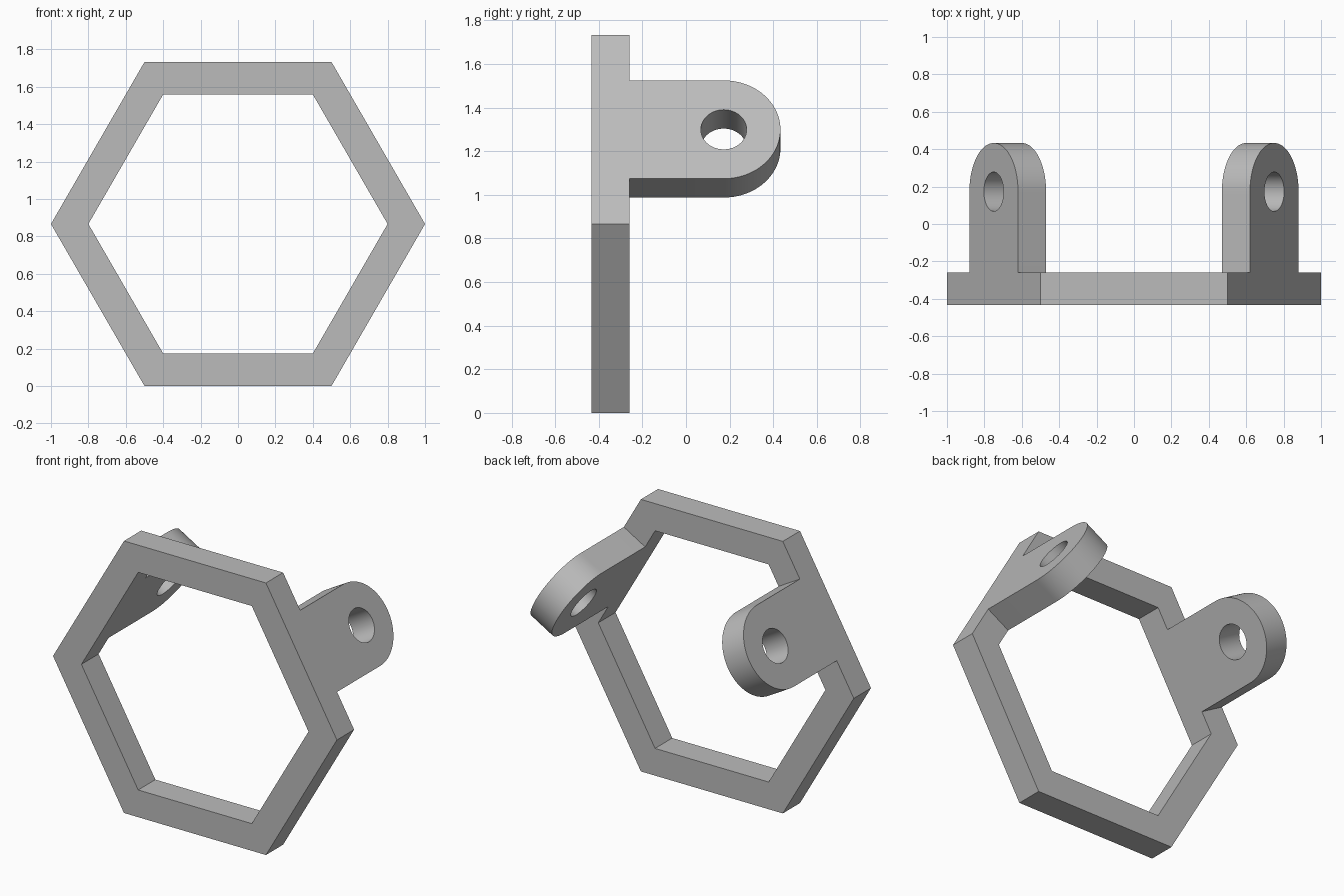
import bpy, bmesh
from math import sin, cos, pi, radians, sqrt

if "Cube" in bpy.data.objects:
    bpy.data.objects.remove(bpy.data.objects["Cube"])

OUTER, INNER = 1.0, 0.8            # hexagon corner radii
APOTHEM = sqrt(3) / 2
FRONT, BACK = -0.433, -0.26        # frame depth
LUG_Y, LUG_R, HOLE_R = 0.173, 0.26, 0.105
STEPS = 24                         # segments per half arc


def half_profile(half_len, lug):
    """Half of one side, as (along the side, y) points."""
    pts = [(0, FRONT), (half_len, FRONT), (half_len, BACK)]
    if not lug:
        return pts + [(0, BACK)]
    pts.append((LUG_R, BACK))
    quarter = [i * pi / 2 / STEPS for i in range(STEPS + 1)]
    pts += [(LUG_R * cos(a), LUG_Y + LUG_R * sin(a)) for a in quarter]
    half = [pi / 2 - i * pi / STEPS for i in range(STEPS + 1)]
    pts += [(HOLE_R * cos(a), LUG_Y + HOLE_R * sin(a)) for a in half]
    return pts


def add_side(bm, angle, lug):
    """One mitred side of the hexagon, with or without a pierced lug."""
    for mirror in (1, -1):
        loops = []
        for radius in (OUTER, INNER):
            d = radius * APOTHEM
            loops.append([bm.verts.new((d * cos(angle) - mirror * s * sin(angle), y,
                                        d * sin(angle) + mirror * s * cos(angle) + APOTHEM))
                          for s, y in half_profile(radius / 2, lug)])
        outer, inner = loops
        bm.faces.new(outer)
        bm.faces.new(inner[::-1])
        # Walls everywhere but on the mitre and the centre seams
        n = len(outer)
        seams = {1, n - 1}
        if lug:
            seams.add(4 + STEPS)
        for i in range(n):
            if i not in seams:
                j = (i + 1) % n
                bm.faces.new((outer[i], outer[j], inner[j], inner[i]))


# Hexagonal frame with lugs on the two upper sloping sides
bm = bmesh.new()
for k in range(6):
    add_side(bm, radians(30 + 60 * k), lug=k in (0, 2))
bmesh.ops.remove_doubles(bm, verts=bm.verts, dist=0.0005)
bmesh.ops.recalc_face_normals(bm, faces=bm.faces)
mesh = bpy.data.meshes.new("hexagonal_frame_with_lugs")
bm.to_mesh(mesh)
bm.free()
frame = bpy.data.objects.new("hexagonal_frame_with_lugs", mesh)
bpy.context.collection.objects.link(frame)

# Plain grey finish
grey = bpy.data.materials.new("plain_grey")
grey.use_nodes = True
grey.diffuse_color = (0.5, 0.5, 0.5, 1)
grey.node_tree.nodes["Principled BSDF"].inputs["Base Color"].default_value = (0.5, 0.5, 0.5, 1)
mesh.materials.append(grey)

# Smooth the rounded lug ends and holes, keep edges crisp
bpy.ops.object.select_all(action="DESELECT")
frame.select_set(True)
bpy.context.view_layer.objects.active = frame
bpy.ops.object.shade_smooth_by_angle(angle=radians(30))
